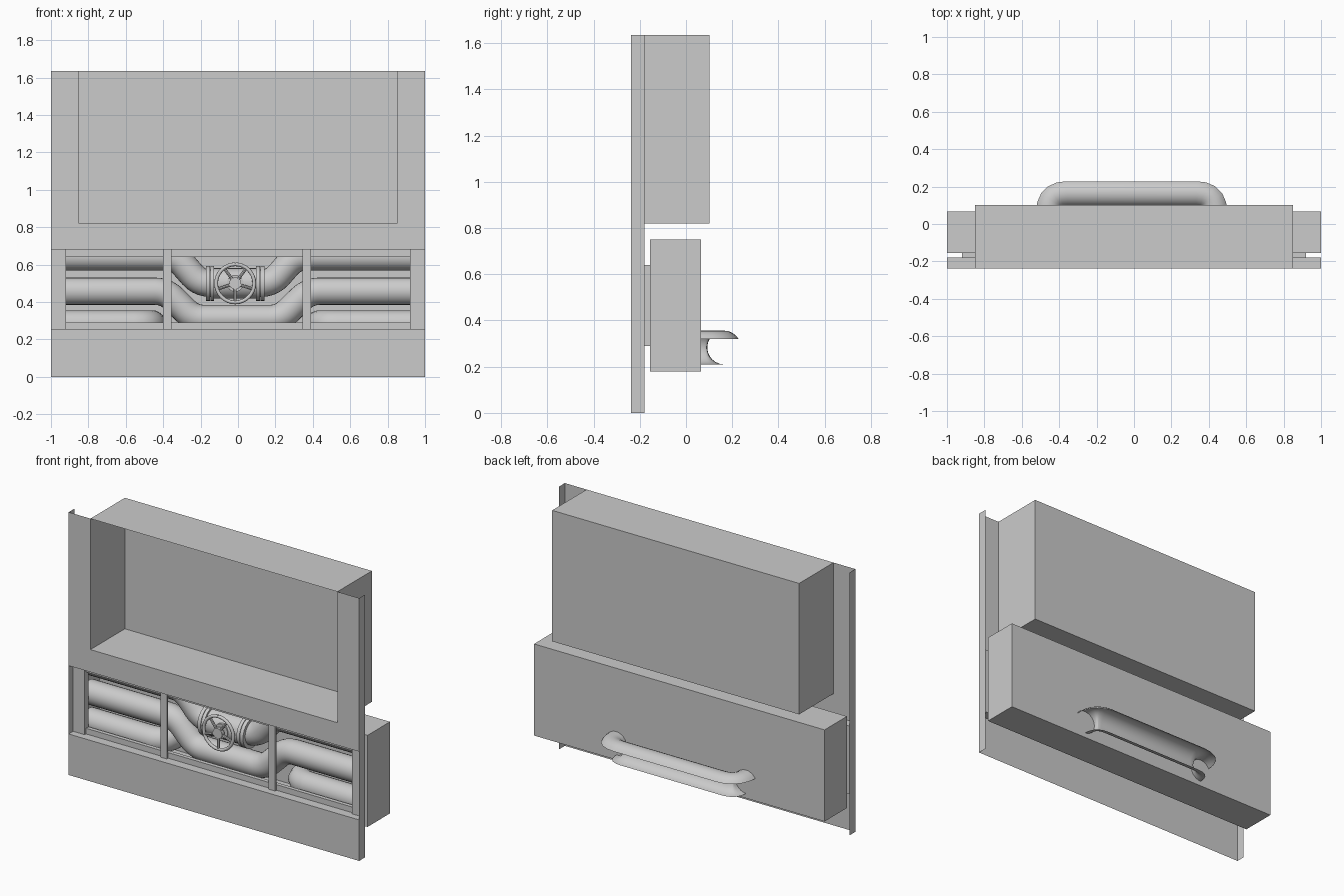
import bpy, bmesh, math
from mathutils import Vector, Matrix

if "Cube" in bpy.data.objects:
    bpy.data.objects.remove(bpy.data.objects["Cube"])

GREY = (0.6, 0.6, 0.6, 1)
mat = bpy.data.materials.new("plain grey")
mat.use_nodes = True
mat.diffuse_color = GREY
mat.node_tree.nodes["Principled BSDF"].inputs["Base Color"].default_value = GREY


def finish(name, bm, smooth=False):
    mesh = bpy.data.meshes.new(name)
    bm.to_mesh(mesh)
    bm.free()
    mesh.materials.append(mat)
    ob = bpy.data.objects.new(name, mesh)
    bpy.context.collection.objects.link(ob)
    if smooth:
        bpy.ops.object.select_all(action='DESELECT')
        ob.select_set(True)
        bpy.context.view_layer.objects.active = ob
        bpy.ops.object.shade_smooth_by_angle(angle=math.radians(40))
    return ob


def box(name, x, y, z, open_dirs=()):
    """Box from axis ranges; faces looking along open_dirs are left out."""
    bm = bmesh.new()
    lo, hi = Vector((x[0], y[0], z[0])), Vector((x[1], y[1], z[1]))
    bmesh.ops.create_cube(bm, size=1)
    for v in bm.verts:
        v.co = (lo + hi) / 2 + v.co * (hi - lo)
    bm.normal_update()
    gone = [f for f in bm.faces if any(f.normal.dot(Vector(d)) > 0.9 for d in open_dirs)]
    bmesh.ops.delete(bm, geom=gone, context='FACES')
    return finish(name, bm)


def sheet(name, x, z, y):
    bm = bmesh.new()
    bm.faces.new([bm.verts.new((a, y, b)) for a, b in
                  ((x[0], z[0]), (x[1], z[0]), (x[1], z[1]), (x[0], z[1]))])
    return finish(name, bm)


def ledge(name, x, y, z):
    bm = bmesh.new()
    bm.faces.new([bm.verts.new((a, b, z)) for a, b in
                  ((x[0], y[0]), (x[1], y[0]), (x[1], y[1]), (x[0], y[1]))])
    return finish(name, bm)


def rounded(points, d, steps=5):
    """Replace each inner corner of a path with a soft bend."""
    pts = [Vector(p) for p in points]
    out = [pts[0]]
    for a, b, c in zip(pts, pts[1:], pts[2:]):
        p, q = b + (a - b).normalized() * d, b + (c - b).normalized() * d
        for i in range(steps + 1):
            t = i / steps
            out.append(p * (1 - t) ** 2 + b * 2 * t * (1 - t) + q * t * t)
    return out + [pts[-1]]


def sweep(name, path, r, flat_axis, start=0, end=360, n=24):
    """Pipe along a planar path; a partial angle range gives an open shell."""
    bm = bmesh.new()
    rings = []
    for i, p in enumerate(path):
        before = (p - path[max(i - 1, 0)]).normalized()
        after = (path[min(i + 1, len(path) - 1)] - p).normalized()
        side = (before + after).normalized().cross(flat_axis)
        ring = []
        for k in range(n + 1):
            a = math.radians(start + (end - start) * k / n)
            ring.append(bm.verts.new(p + r * (math.cos(a) * side + math.sin(a) * flat_axis)))
        rings.append(ring)
    for r0, r1 in zip(rings, rings[1:]):
        for k in range(n):
            bm.faces.new((r0[k], r0[k + 1], r1[k + 1], r1[k]))
    bmesh.ops.remove_doubles(bm, verts=bm.verts, dist=1e-5)
    return finish(name, bm, True)


def rod(name, a, b, r, n=24):
    a, b = Vector(a), Vector(b)
    turn = (b - a).to_track_quat('Z', 'Y').to_matrix().to_4x4()
    bm = bmesh.new()
    bmesh.ops.create_cone(bm, cap_ends=True, segments=n, radius1=r, radius2=r,
                          depth=(b - a).length, matrix=Matrix.Translation((a + b) / 2) @ turn)
    return finish(name, bm, True)


# Front panel as thin sheets with turned-back edges
FRONT, LIP, FRAME, BACK = -0.237, -0.18, -0.155, 0.066
LOW, HIGH, TOP, SHELF = 0.255, 0.68, 1.635, 0.82
sheet("panel_base", (-1, 1), (0, LOW), FRONT)
sheet("panel_middle", (-1, 1), (HIGH, SHELF), FRONT)
for s, side in ((-1, "right"), (1, "left")):
    sheet("panel_upright_" + side, sorted((s * 0.85, s)), (SHELF, TOP), FRONT)
    bm = bmesh.new()
    bm.faces.new([bm.verts.new((s, y, z)) for y, z in
                  ((FRONT, 0), (LIP, 0), (LIP, TOP), (FRONT, TOP))])
    finish("panel_edge_" + side, bm)
ledge("opening_sill", (-1, 1), (FRONT, LIP), LOW)
ledge("opening_head", (-1, 1), (FRONT, LIP), HIGH)

# Large upper recess, open at the front
box("upper_recess", (-0.85, 0.85), (FRONT, 0.102), (SHELF, TOP), [(0, -1, 0)])

# Frame in the lower opening
X, BAR_LOW, BAR_HIGH = 0.92, 0.29, 0.64
sheet("frame_bottom_bar", (-1, 1), (LOW, BAR_LOW), LIP)
sheet("frame_top_bar", (-1, 1), (BAR_HIGH, HIGH), LIP)
box("frame_reveal", (-X, X), (LIP, FRAME), (BAR_LOW, BAR_HIGH), [(0, 1, 0), (0, -1, 0)])
for name, x in (("post_right", (-1, -X)), ("post_left", (X, 1)),
                ("post_inner_right", (-0.4, -0.355)), ("post_inner_left", (0.345, 0.39))):
    box(name, x, (-0.193, LIP), (LOW, HIGH))

# Pipe housing behind the frame
box("pipe_housing", (-1, 1), (FRAME, BACK), (0.18, 0.75), [(0, -1, 0)])
sheet("housing_front_bottom", (-1, 1), (0.18, BAR_LOW), FRAME)
sheet("housing_front_top", (-1, 1), (BAR_HIGH, 0.75), FRAME)
sheet("housing_front_right", (-1, -X), (BAR_LOW, BAR_HIGH), FRAME)
sheet("housing_front_left", (X, 1), (BAR_LOW, BAR_HIGH), FRAME)

# Pipes
R, PY, END = 0.073, -0.06, 0.98
Y_AXIS, Z_AXIS = Vector((0, 1, 0)), Vector((0, 0, 1))


def dipped(z0, z1, xs):
    x0, x1, x2, x3 = xs
    return rounded([(-END, PY, z0), (x0, PY, z0), (x1, PY, z1),
                    (x2, PY, z1), (x3, PY, z0), (END, PY, z0)], 0.06)


sweep("upper_pipe", dipped(0.642, 0.5, (-0.33, -0.205, 0.18, 0.305)), R, Y_AXIS)
sweep("middle_pipe", dipped(0.458, 0.312, (-0.385, -0.24, 0.228, 0.377)), R, Y_AXIS)
LZ, OUT = 0.283, 0.165
sweep("lower_pipe", rounded([(-END, PY, LZ), (-0.46, PY, LZ), (-0.46, OUT, LZ),
                             (0.435, OUT, LZ), (0.435, PY, LZ), (END, PY, LZ)], 0.1),
      R, Z_AXIS, -90, 150, 16)

# Valve with flanges, spindle and handwheel
CX, CZ, WY, WR = -0.015, 0.5, -0.17, 0.102
rod("valve_body", (CX - 0.12, PY, CZ), (CX + 0.12, PY, CZ), 0.082)
for s, side in ((-1, "right"), (1, "left")):
    rod("flange_inner_" + side, (CX + s * 0.112, PY, CZ), (CX + s * 0.132, PY, CZ), 0.094)
    rod("flange_outer_" + side, (CX + s * 0.135, PY, CZ), (CX + s * 0.157, PY, CZ), 0.094)
rod("valve_bonnet", (CX, PY, CZ), (CX, -0.145, CZ), 0.045)
rod("valve_spindle", (CX, PY, CZ), (CX, WY - 0.01, CZ), 0.018)
rod("wheel_hub", (CX, WY - 0.012, CZ), (CX, WY + 0.012, CZ), 0.032)
rim = [Vector((CX + WR * math.sin(a), WY, CZ + WR * math.cos(a)))
       for a in (math.tau * i / 32 for i in range(33))]
sweep("wheel_rim", rim, 0.01, Y_AXIS, n=10)
for i in range(5):
    a = math.tau * (i + 0.5) / 5
    rod("wheel_spoke_%d" % (i + 1), (CX, WY, CZ),
        (CX + WR * math.sin(a), WY, CZ + WR * math.cos(a)), 0.008, 8)
